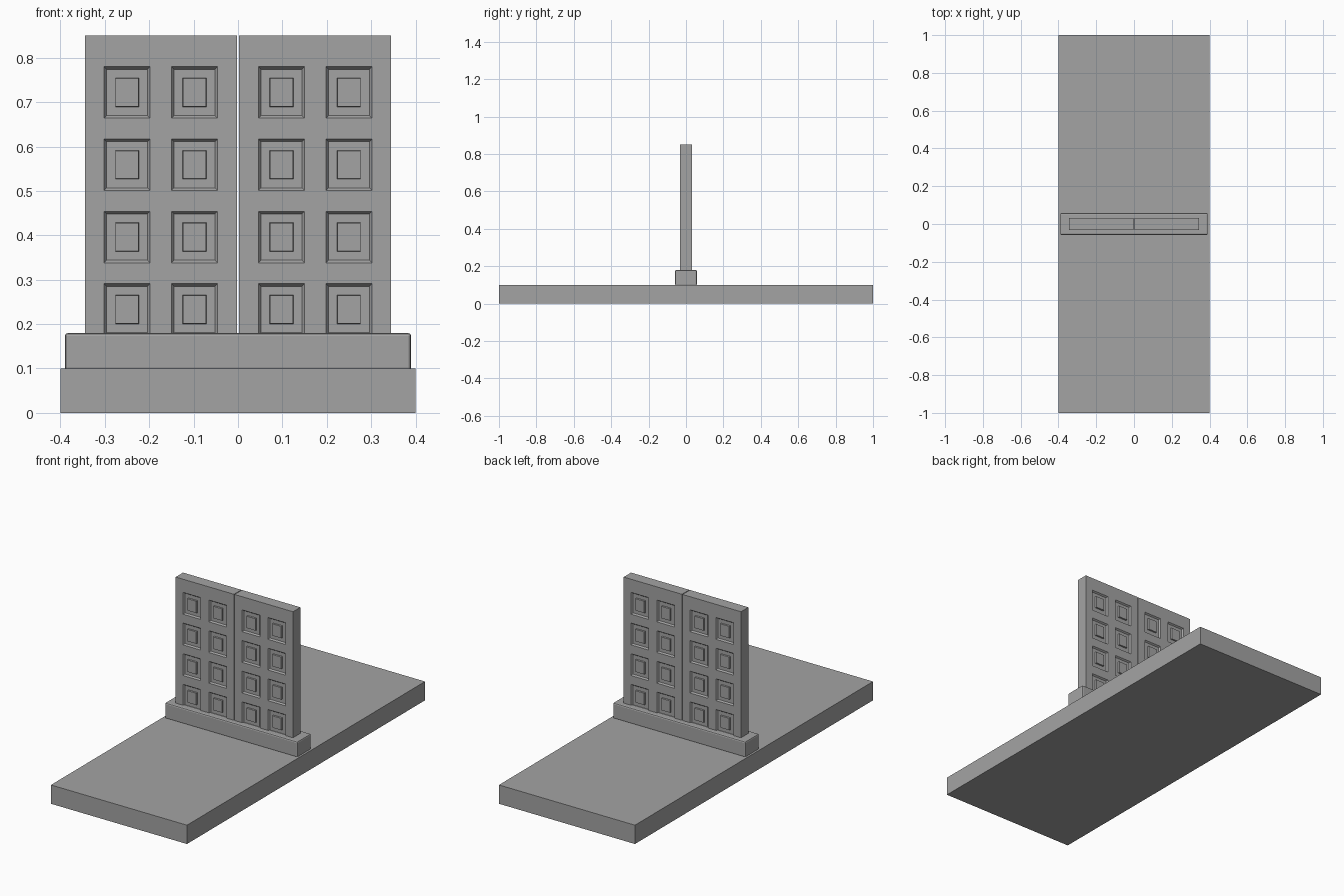
import bpy, bmesh
from mathutils import Vector

cube = bpy.data.objects.get("Cube")
if cube:
    bpy.data.objects.remove(cube, do_unlink=True)

# One grey stone colour for every part
GREY = (0.37, 0.37, 0.37, 1)
stone = bpy.data.materials.new("grey_stone")
stone.use_nodes = True
stone.diffuse_color = GREY
stone.node_tree.nodes["Principled BSDF"].inputs["Base Color"].default_value = GREY


def box_mesh(low, high):
    low, high = Vector(low), Vector(high)
    bm = bmesh.new()
    bmesh.ops.create_cube(bm, size=1)
    for v in bm.verts:
        v.co = (low + high) / 2 + v.co * (high - low)
    return bm


def finish(bm, name):
    mesh = bpy.data.meshes.new(name)
    bm.normal_update()
    bm.to_mesh(mesh)
    bm.free()
    mesh.materials.append(stone)
    obj = bpy.data.objects.new(name, mesh)
    bpy.context.collection.objects.link(obj)
    return obj


def bevel(obj, width):
    mod = obj.modifiers.new("edge_bevel", "BEVEL")
    mod.width = width
    mod.segments = 2


# Floor slab and the sill the doors stand on
finish(box_mesh((-0.4, -1, 0), (0.4, 1, 0.1)), "floor_slab")
sill = finish(box_mesh((-0.39, -0.058, 0.095), (0.39, 0.058, 0.18)), "door_sill")
bevel(sill, 0.007)

# Panel layout on the +x door
COLUMNS = [0.098, 0.25]
ROWS = [0.233 + 0.163 * i for i in range(4)]
HALF_W, HALF_H = 0.052, 0.058


def inset(bm, faces, thickness, depth):
    bmesh.ops.inset_individual(bm, faces=faces, thickness=thickness,
                               depth=depth, use_even_offset=True)


def door(name, side):
    bm = box_mesh((0.002, -0.031, 0.12), (0.345, 0.031, 0.85))
    # Cut the slab along the panel borders
    cuts = [((c + s * HALF_W, 0, 0), (1, 0, 0)) for c in COLUMNS for s in (-1, 1)]
    cuts += [((0, 0, r + s * HALF_H), (0, 0, 1)) for r in ROWS for s in (-1, 1)]
    for point, normal in cuts:
        bmesh.ops.bisect_plane(bm, geom=bm.verts[:] + bm.edges[:] + bm.faces[:],
                               plane_co=point, plane_no=normal)
    bm.normal_update()
    panels = []
    for f in bm.faces:
        c = f.calc_center_median()
        if (abs(f.normal.y) > 0.9 and any(abs(c.x - x) < 0.01 for x in COLUMNS)
                and any(abs(c.z - z) < 0.01 for z in ROWS)):
            panels.append(f)
    # Sloped recess, flat floor, then a raised square boss
    inset(bm, panels, 0.006, -0.008)
    inset(bm, panels, 0.0195, 0)
    inset(bm, panels, 0.001, 0.008)
    if side < 0:
        for v in bm.verts:
            v.co.x *= -1
        bmesh.ops.reverse_faces(bm, faces=bm.faces[:])
    return finish(bm, name)


door("left_door", 1)
door("right_door", -1)
